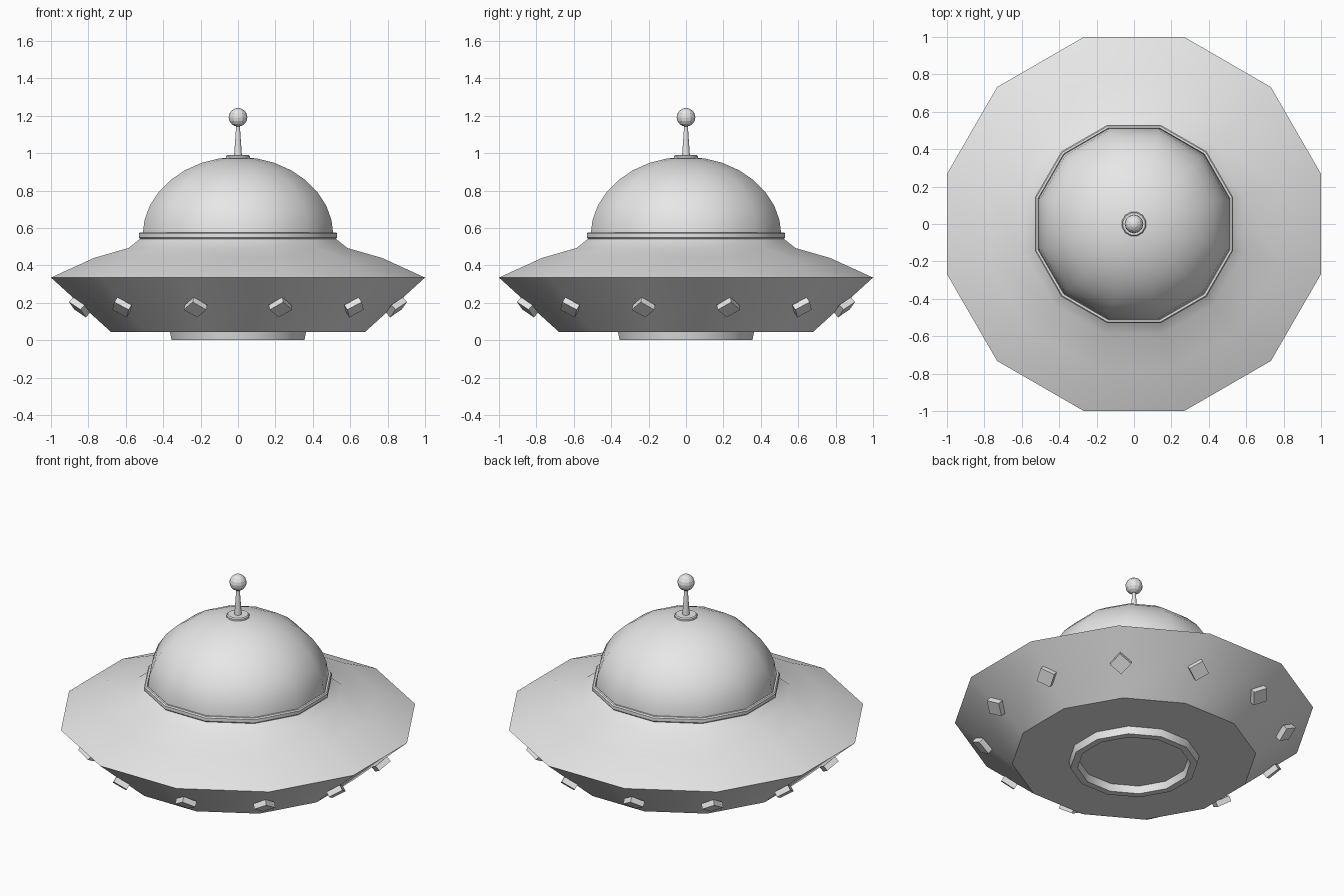
import bpy, bmesh, math
from mathutils import Matrix, Vector

cube = bpy.data.objects.get("Cube")
if cube:
    bpy.data.objects.remove(cube, do_unlink=True)

SIDES = 12
STEP = 2 * math.pi / SIDES
TO_CORNER = 1 / math.cos(STEP / 2)   # flat-side distance to corner radius

grey = bpy.data.materials.new("light_grey")
grey.use_nodes = True
grey.diffuse_color = (0.8, 0.8, 0.8, 1)
grey.node_tree.nodes["Principled BSDF"].inputs["Base Color"].default_value = (0.8, 0.8, 0.8, 1)


def finish(name, bm, smooth_angle=None):
    bmesh.ops.recalc_face_normals(bm, faces=bm.faces)
    mesh = bpy.data.meshes.new(name)
    bm.to_mesh(mesh)
    bm.free()
    mesh.materials.append(grey)
    obj = bpy.data.objects.new(name, mesh)
    bpy.context.collection.objects.link(obj)
    if smooth_angle:
        bpy.ops.object.select_all(action='DESELECT')
        obj.select_set(True)
        bpy.context.view_layer.objects.active = obj
        bpy.ops.object.shade_smooth_by_angle(angle=math.radians(smooth_angle))
    return obj


def revolve(name, profile, smooth_angle=35, loop=False):
    """Turn (distance, height) points into a twelve-sided solid."""
    bm = bmesh.new()
    rings = []
    for r, z in profile:
        rings.append([bm.verts.new((r * TO_CORNER * math.cos((i + 0.5) * STEP),
                                    r * TO_CORNER * math.sin((i + 0.5) * STEP), z))
                      for i in range(SIDES)])
    pairs = list(zip(rings, rings[1:]))
    if loop:
        pairs.append((rings[-1], rings[0]))
    for a, b in pairs:
        for i in range(SIDES):
            j = (i + 1) % SIDES
            bm.faces.new((a[i], a[j], b[j], b[i]))
    if not loop:
        bm.faces.new(rings[0])
        bm.faces.new(rings[-1])
    return finish(name, bm, smooth_angle)


# Saucer body with a sharp rim
revolve("saucer_hull", [(0.68, 0.045), (1.0, 0.335), (0.77, 0.44),
                        (0.585, 0.493), (0.52, 0.545)])

# Recessed hatch ring underneath
revolve("hatch_ring", [(0.365, 0.05), (0.355, 0.0), (0.315, 0.0), (0.305, 0.05)], loop=True)

# Collar around the dome
revolve("dome_collar", [(0.50, 0.541), (0.522, 0.541), (0.53, 0.55), (0.53, 0.57),
                        (0.524, 0.577), (0.513, 0.577), (0.509, 0.56)], loop=True)

# Dome, half an ellipse in section
dome = [(0.51 * math.cos(a), 0.56 + 0.42 * math.sin(a))
        for a in (math.pi / 2 * k / 8 for k in range(8))]
revolve("dome", [(0.51, 0.54)] + dome + [(0.005, 0.98)], smooth_angle=50)

# Antenna
revolve("antenna_base", [(0.064, 0.965), (0.064, 0.985), (0.058, 0.991)])
revolve("antenna_rod", [(0.021, 0.985), (0.009, 1.16)])
bm = bmesh.new()
bmesh.ops.create_uvsphere(bm, u_segments=12, v_segments=8, radius=0.05,
                          matrix=Matrix.Translation((0, 0, 1.192)))
finish("antenna_ball", bm)

# Diamond lamps on the corners of the lower hull
slope = math.atan2(0.29, 0.32 * TO_CORNER)
for i in range(SIDES):
    angle = (i + 0.5) * STEP
    out = Vector((math.cos(angle), math.sin(angle), 0))
    up = Vector((0, 0, 1))
    normal = out * math.sin(slope) - up * math.cos(slope)
    along = out * math.cos(slope) + up * math.sin(slope)
    side = normal.cross(along)
    centre = out * 0.872 + up * 0.182 + normal * 0.008
    frame = Matrix((side, along, normal)).transposed().to_4x4()
    bm = bmesh.new()
    bmesh.ops.create_cube(bm, size=1, matrix=Matrix.Translation(centre) @ frame
                          @ Matrix.Rotation(math.pi / 4, 4, 'Z')
                          @ Matrix.Diagonal((0.088, 0.088, 0.034, 1)))
    finish(f"hull_lamp_{i + 1}", bm)
